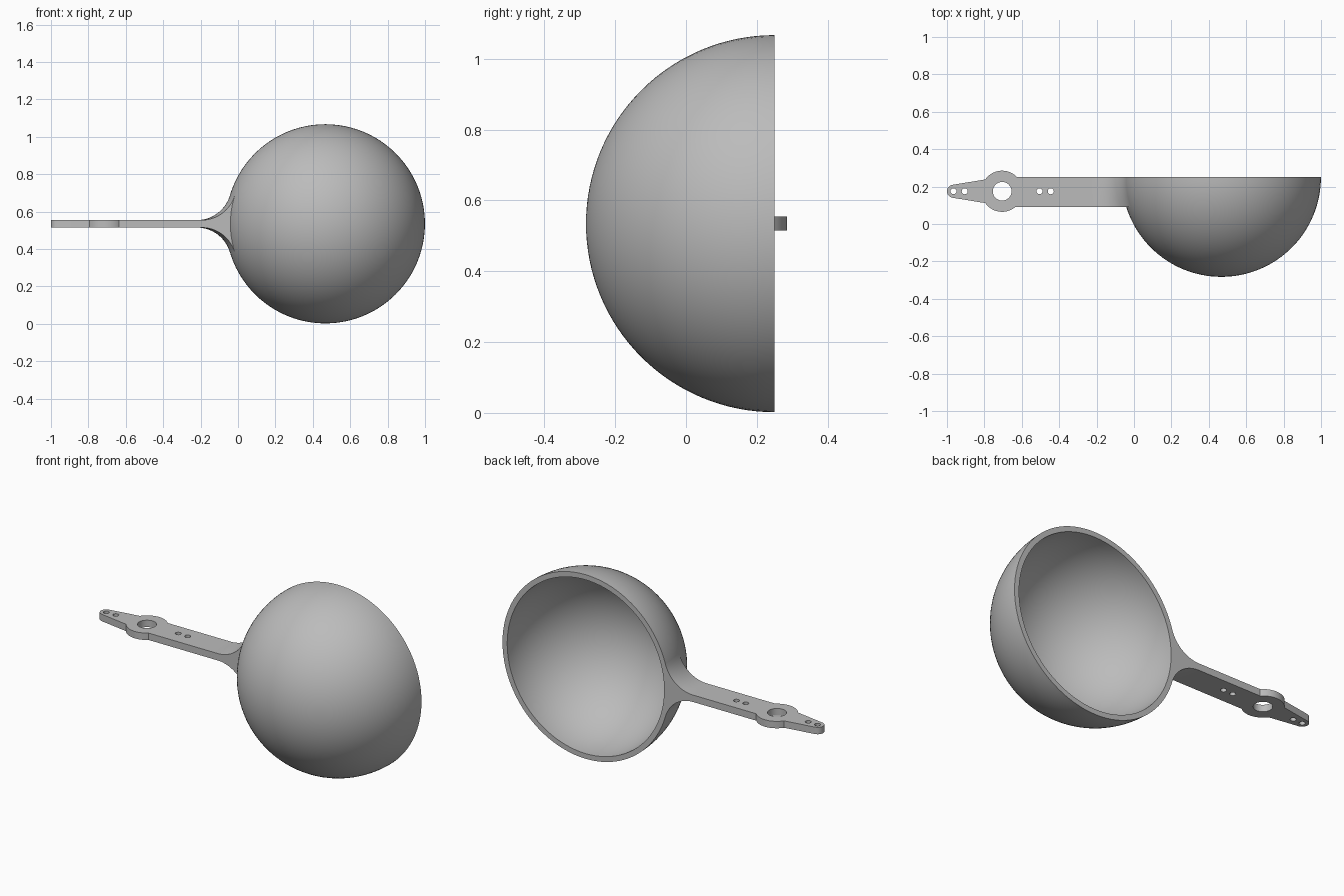
import bpy, bmesh
from math import sin, cos, pi, sqrt, radians, atan2, asin
from mathutils import Matrix, Vector

cube = bpy.data.objects.get("Cube")
if cube:
    bpy.data.objects.remove(cube)

# Main dimensions
CX, RIM_Y, CZ = 0.467, 0.25, 0.5345   # centre of the bowl opening
R_OUT, WALL = 0.5325, 0.03
HALF_T = 0.02                         # half thickness of the handle
Y_FRONT = 0.09                        # front edge of the handle
FILLET = 0.184                        # radius of the flare into the bowl
JOIN_X = -0.225                       # where flat handle meets flare

grey = bpy.data.materials.new("plain_grey")
grey.use_nodes = True
grey.diffuse_color = (0.5, 0.5, 0.5, 1)
grey.node_tree.nodes["Principled BSDF"].inputs["Base Color"].default_value = (0.5, 0.5, 0.5, 1)


def finish(obj):
    obj.data.materials.append(grey)
    bpy.ops.object.select_all(action='DESELECT')
    obj.select_set(True)
    bpy.context.view_layer.objects.active = obj
    bpy.ops.object.shade_smooth_by_angle(angle=radians(30))


def add_mesh(name, bm):
    bmesh.ops.recalc_face_normals(bm, faces=bm.faces)
    mesh = bpy.data.meshes.new(name)
    bm.to_mesh(mesh)
    bm.free()
    obj = bpy.data.objects.new(name, mesh)
    bpy.context.collection.objects.link(obj)
    finish(obj)


def arc(x, y, r, a0, a1, n):
    return [(x + r * cos(a0 + (a1 - a0) * i / n), y + r * sin(a0 + (a1 - a0) * i / n))
            for i in range(n + 1)]


# Bowl: hollow half sphere, turned around the y axis
bm = bmesh.new()
profile = arc(0, 0, R_OUT, -pi / 2, 0, 32) + arc(0, 0, R_OUT - WALL, 0, -pi / 2, 32)
verts = [bm.verts.new((x, y, 0)) for x, y in profile]
edges = [bm.edges.new(pair) for pair in zip(verts, verts[1:])]
bmesh.ops.spin(bm, geom=verts + edges, cent=(0, 0, 0), axis=(0, 1, 0),
               angle=2 * pi, steps=96, use_duplicate=False)
bmesh.ops.remove_doubles(bm, verts=bm.verts, dist=0.0001)
bmesh.ops.transform(bm, matrix=Matrix.Translation((CX, RIM_Y, CZ)), verts=bm.verts)
add_mesh("bowl", bm)

# Flare: handle thickness sweeping out to meet the bowl, lofted front to back
bm = bmesh.new()
rings = []
for i in range(13):
    y = Y_FRONT + (RIM_Y - Y_FRONT) * i / 12
    rho = sqrt(R_OUT ** 2 - (RIM_Y - y) ** 2)
    rise = HALF_T + FILLET
    dx = sqrt((rho + FILLET) ** 2 - rise ** 2)
    lean = atan2(rise, dx)
    upper = [(JOIN_X, HALF_T)] + arc(CX - dx, rise, FILLET, -pi / 2, -lean, 20)
    contact = arc(CX, 0, rho - 0.001, pi - lean, pi + lean, 16)[1:-1]
    lower = [(x, -z) for x, z in reversed(upper)]
    rings.append([bm.verts.new((x, y, CZ + z)) for x, z in upper + contact + lower])
for a, b in zip(rings, rings[1:]):
    for j in range(len(a)):
        k = (j + 1) % len(a)
        bm.faces.new((a[j], a[k], b[k], b[j]))
for ring in (rings[0], rings[-1]):
    bm.faces.new(ring)
add_mesh("handle_flare", bm)

# Handle: flat outline with round hub, tapered tip and drilled holes
HUB_X, HUB_Y, HUB_R = -0.705, 0.175, 0.11
TIP_X, TIP_R = -0.965, 0.035
back = asin((RIM_Y - HUB_Y) / HUB_R)
front = asin((HUB_Y - Y_FRONT) / HUB_R)
neck = radians(145)
tilt = radians(99)
outline = [(JOIN_X, Y_FRONT), (JOIN_X, RIM_Y)]
outline += arc(HUB_X, HUB_Y, HUB_R, back, neck, 20)
outline += arc(TIP_X, HUB_Y, TIP_R, tilt, 2 * pi - tilt, 20)
outline += arc(HUB_X, HUB_Y, HUB_R, 2 * pi - neck, 2 * pi - front, 20)
holes = [(HUB_X, 0.05)] + [(x, 0.016) for x in (TIP_X, -0.905, -0.505, -0.445)]

curve = bpy.data.curves.new("handle", 'CURVE')
curve.dimensions = '2D'
curve.fill_mode = 'BOTH'
curve.extrude = HALF_T
for points in [outline] + [arc(x, HUB_Y, r, 0, 2 * pi, 32)[:-1] for x, r in holes]:
    spline = curve.splines.new('POLY')
    spline.points.add(len(points) - 1)
    for p, (x, y) in zip(spline.points, points):
        p.co = (x, y, 0, 1)
    spline.use_cyclic_u = True
temp = bpy.data.objects.new("handle_outline", curve)
bpy.context.collection.objects.link(temp)
bpy.context.view_layer.update()
flat = temp.evaluated_get(bpy.context.evaluated_depsgraph_get()).to_mesh()
bm = bmesh.new()
bm.from_mesh(flat)
bpy.data.objects.remove(temp)
bmesh.ops.remove_doubles(bm, verts=bm.verts, dist=0.0001)
bmesh.ops.translate(bm, verts=bm.verts, vec=Vector((0, 0, CZ + 0.0)))
add_mesh("handle", bm)
